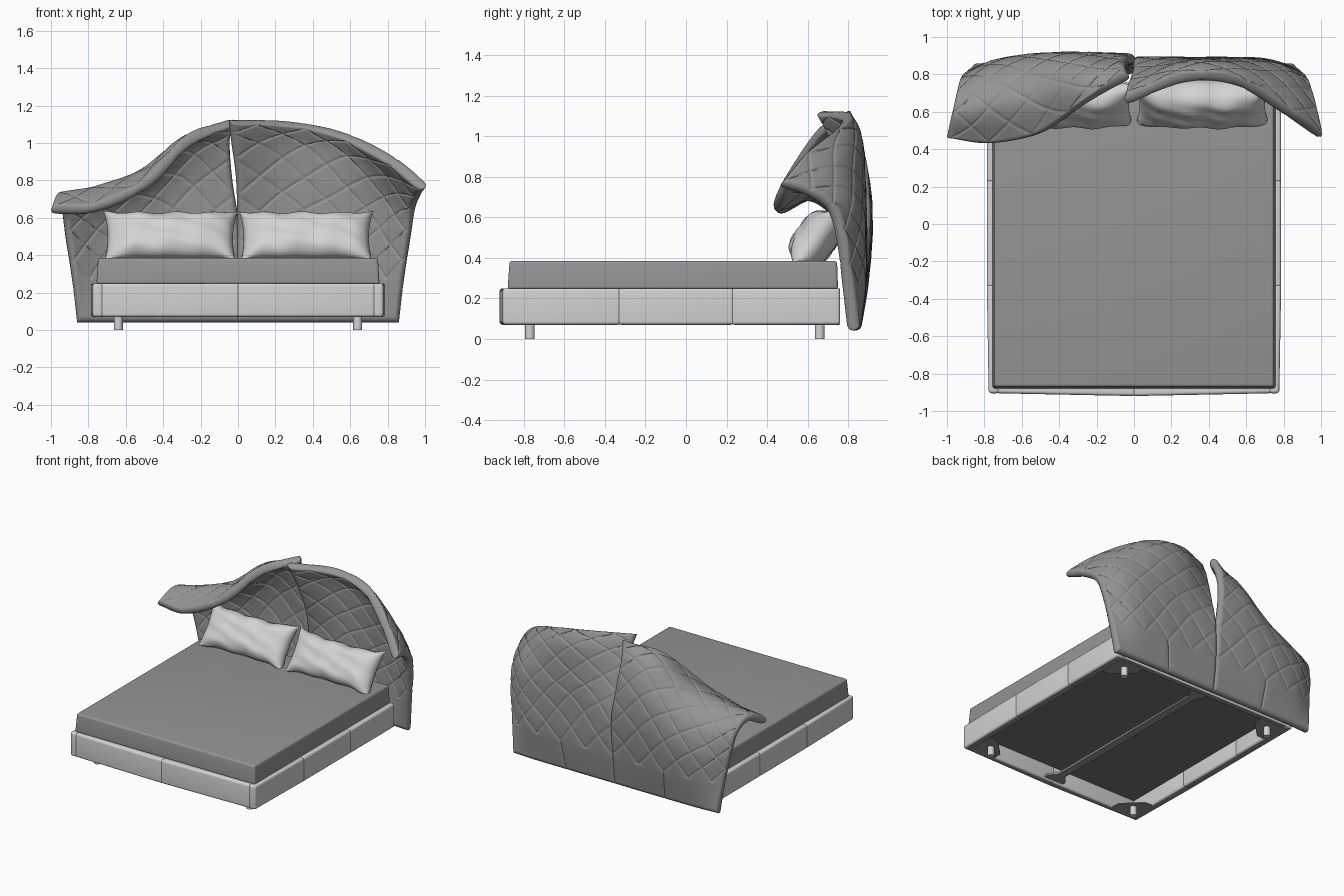
import bpy, bmesh, math
from mathutils import Vector, Matrix

old = bpy.data.objects.get("Cube")
if old:
    bpy.data.objects.remove(old, do_unlink=True)


def material(name, value):
    m = bpy.data.materials.new(name)
    m.use_nodes = True
    colour = (value, value, value, 1)
    m.diffuse_color = colour
    m.node_tree.nodes["Principled BSDF"].inputs["Base Color"].default_value = colour
    return m


GREY = material("grey upholstery", 0.3)
LIGHT = material("light fabric", 0.65)
DARK = material("dark underside", 0.18)


def finish(name, bm, mats, angle=40):
    bmesh.ops.recalc_face_normals(bm, faces=bm.faces)
    me = bpy.data.meshes.new(name)
    bm.to_mesh(me)
    bm.free()
    for m in mats:
        me.materials.append(m)
    me.shade_smooth()
    me.set_sharp_from_angle(angle=math.radians(angle))
    ob = bpy.data.objects.new(name, me)
    bpy.context.collection.objects.link(ob)
    return ob


def box(name, x, y, z, mat, bevel=0.0, shape=None, under=None):
    """Bevelled block between (min, max) pairs; shape moves its corners first."""
    bm = bmesh.new()
    bmesh.ops.create_cube(bm, size=1)
    for v in bm.verts:
        v.co = [a + (b - a) * (c + 0.5) for (a, b), c in zip((x, y, z), v.co)]
        if shape:
            shape(v.co)
    if bevel:
        bmesh.ops.bevel(bm, geom=bm.edges[:], offset=bevel, segments=5,
                        profile=0.5, affect='EDGES')
    bm.normal_update()
    if under:
        for f in bm.faces:
            f.material_index = int(f.normal.z < -0.95)
    return finish(name, bm, [mat, under or mat])


def plate(name, outline, z0, z1, mat):
    bm = bmesh.new()
    f = bm.faces.new([bm.verts.new((x, y, z0)) for x, y in outline])
    top = bmesh.ops.extrude_face_region(bm, geom=[f])["geom"]
    for v in top:
        if isinstance(v, bmesh.types.BMVert):
            v.co.z = z1
    return finish(name, bm, [mat])


def spline(pts, t):
    """Catmull-Rom through evenly spaced points, with t from 0 to 1."""
    n = len(pts) - 1
    i = min(int(t * n), n - 1)
    f = t * n - i
    b, c = pts[i], pts[i + 1]
    a = pts[i - 1] if i else b * 2 - c
    d = pts[i + 2] if i + 2 <= n else c * 2 - b
    return (b * 2 + (c - a) * f + (a * 2 - b * 5 + c * 4 - d) * f ** 2
            + (b * 3 - a - c * 3 + d) * f ** 3) / 2


def sheet(bm, nu, nv, point):
    """Closed cushion: point(i, j, side) gives front and back skins sharing a rim."""
    skins = []
    for side in (1, -1):
        grid = []
        for i in range(nu + 1):
            row = []
            for j in range(nv + 1):
                rim = i in (0, nu) or j in (0, nv)
                if rim and skins:
                    row.append(skins[0][i][j])
                else:
                    row.append(bm.verts.new(point(i, j, 0 if rim else side)))
            grid.append(row)
        skins.append(grid)
        for i in range(nu):
            for j in range(nv):
                bm.faces.new((grid[i][j], grid[i + 1][j], grid[i + 1][j + 1], grid[i][j + 1]))


# Headboard wings: columns from the middle outward, each from foot to lip
right_wing = [
    [(.01, .83, .04), (.01, .86, .3), (.005, .88, .56), (-.03, .87, .8), (-.045, .84, 1), (-.03, .8, 1.125)],
    [(-.25, .83, .04), (-.26, .87, .3), (-.27, .89, .6), (-.27, .86, .84), (-.27, .77, 1), (-.27, .64, 1.01)],
    [(-.48, .83, .04), (-.5, .87, .3), (-.52, .88, .55), (-.52, .82, .74), (-.51, .68, .83), (-.49, .49, .78)],
    [(-.69, .83, .04), (-.72, .85, .3), (-.75, .84, .5), (-.76, .78, .66), (-.76, .63, .74), (-.76, .435, .65)],
    [(-.86, .83, .04), (-.89, .79, .3), (-.92, .76, .5), (-.94, .71, .64), (-.97, .6, .705), (-1, .465, .64)],
]
left_wing = [
    [(-.01, .83, .04), (-.01, .86, .3), (-.005, .86, .56), (-.01, .8, .8), (-.035, .72, 1), (-.05, .66, 1.12)],
    [(.25, .83, .04), (.26, .86, .3), (.27, .86, .6), (.27, .85, .8), (.27, .83, 1), (.27, .78, 1.11)],
    [(.46, .83, .04), (.5, .86, .3), (.53, .86, .55), (.54, .85, .75), (.55, .82, .95), (.55, .76, 1.05)],
    [(.69, .83, .04), (.72, .85, .3), (.75, .84, .5), (.78, .81, .7), (.8, .72, .84), (.82, .59, .91)],
    [(.86, .83, .04), (.89, .79, .3), (.92, .76, .5), (.94, .71, .64), (.97, .6, .715), (1, .465, .76)],
]


def wing(name, columns):
    columns = [[Vector(p) for p in col] for col in columns]
    nu, nv = 150, 170
    rows = [[spline(col, j / nv) for col in columns] for j in range(nv + 1)]
    mid = [[spline(row, i / nu) for row in rows] for i in range(nu + 1)]

    def point(i, j, side):
        p = mid[i][j]
        if not side:
            return p
        n = (mid[i + 1][j] - mid[i - 1][j]).cross(mid[i][j + 1] - mid[i][j - 1]).normalized()
        u, v = i / nu, j / nv
        edge = min(u * 0.9, (1 - u) * 0.9, v * 1.15, (1 - v) * 1.15)
        k = min(edge / 0.03, 1)
        half = 0.03 * math.sqrt(1 - (1 - k) ** 2)
        # diamond quilting, with one upright seam below it
        a, b = u * 4.6, v * 5.6
        if b > 1:
            gap = min(abs((q + 0.5) % 1 - 0.5) for q in (a + b, a - b)) * 0.13
        else:
            gap = abs(a - 2) * 0.2
        puff = 0.002 * min(gap / 0.05, 1) - 0.006 * math.exp(-(gap / 0.0045) ** 2)
        return p + n * (half + k * puff) * side

    bm = bmesh.new()
    sheet(bm, nu, nv, point)
    finish(name, bm, [GREY], 60)


wing("headboard_right_wing", right_wing)
wing("headboard_left_wing", left_wing)


# Pillows leaning on the headboard
def pillow(name, cx, phase):
    lean = Matrix.Rotation(math.radians(54), 3, 'X')
    nu, nv = 48, 32

    def point(i, j, side):
        s, t = i / nu * 2 - 1, j / nv * 2 - 1
        puff = ((1 - s ** 4) * (1 - t ** 4)) ** 0.6
        crease = 0.006 * math.sin(9 * s + 4 * t + phase) * math.sin(5 * t - 3 * s) * puff
        x = 0.36 * s * (1 - 0.07 * (1 - t * t))
        y = 0.18 * t * (1 - 0.2 * (1 - s ** 4)) + 0.005 * math.sin(11 * s + phase)
        z = side * 0.1 * puff + crease
        p = lean @ Vector((x, y, z)) + Vector((cx, 0.64, 0.492))
        p.z = max(p.z, 0.384)
        return p

    bm = bmesh.new()
    sheet(bm, nu, nv, point)
    finish(name, bm, [LIGHT], 80)


pillow("right_pillow", -0.362, 0.4)
pillow("left_pillow", 0.365, 2.1)


# Mattress, slightly narrower at its top
def taper(co):
    if co.z > 0.3:
        co.x *= 0.988
        co.y += 0.01 if co.y < 0 else -0.005


box("mattress", (-.757, .757), (-.88, .75), (.245, .385), GREY, 0.014, taper)


# Upholstered frame in seamed sections
def bow(co):
    if co.y < -0.9 and abs(co.x) > 0.5:
        co.y += 0.015


for s, side in ((-1, "right"), (1, "left")):
    x = sorted((s * 0.72, s * 0.787))
    for i, y in enumerate([(-.905, -.323), (-.337, .237), (.223, .76)]):
        def round_corner(co, first=(i == 0)):
            if first and co.y < -0.8 and abs(co.x) > 0.75:
                co.x -= s * 0.01
        box(f"{side}_rail_{i + 1}", x, y, (.07, .25), LIGHT, 0.016, round_corner, GREY)
    box(f"{side}_front_rail", sorted((s * -0.008, s * 0.735)), (-.92, -.86), (.07, .25),
        LIGHT, 0.016, bow, GREY)
    # corner brackets and legs
    for t, end, y in ((-1, "front", -.87), (1, "back", .73)):
        corner = [(s * .73, y), (s * .73, y - t * .2), (s * .66, y - t * .2),
                  (s * .53, y - t * .07), (s * .53, y)]
        plate(f"{side}_{end}_bracket", corner, .069, .076, GREY)
        bm = bmesh.new()
        bmesh.ops.create_cone(bm, cap_ends=True, segments=24, radius1=.024, radius2=.024,
                              depth=.075, matrix=Matrix.Translation((s * .64, -.77 if t < 0 else .66, .0375)))
        finish(f"{side}_{end}_leg", bm, [LIGHT])
box("back_rail", (-.73, .73), (.72, .76), (.07, .25), LIGHT, 0.005, None, GREY)

# Underside panel and flared centre beam
box("underside_panel", (-.73, .73), (-.87, .73), (.19, .21), DARK)
half = [(.08, -.87), (.08, -.83), (.03, -.77), (.03, .63), (.08, .69), (.08, .73)]
plate("centre_beam", half + [(-x, y) for x, y in reversed(half)], .085, .1, GREY)
